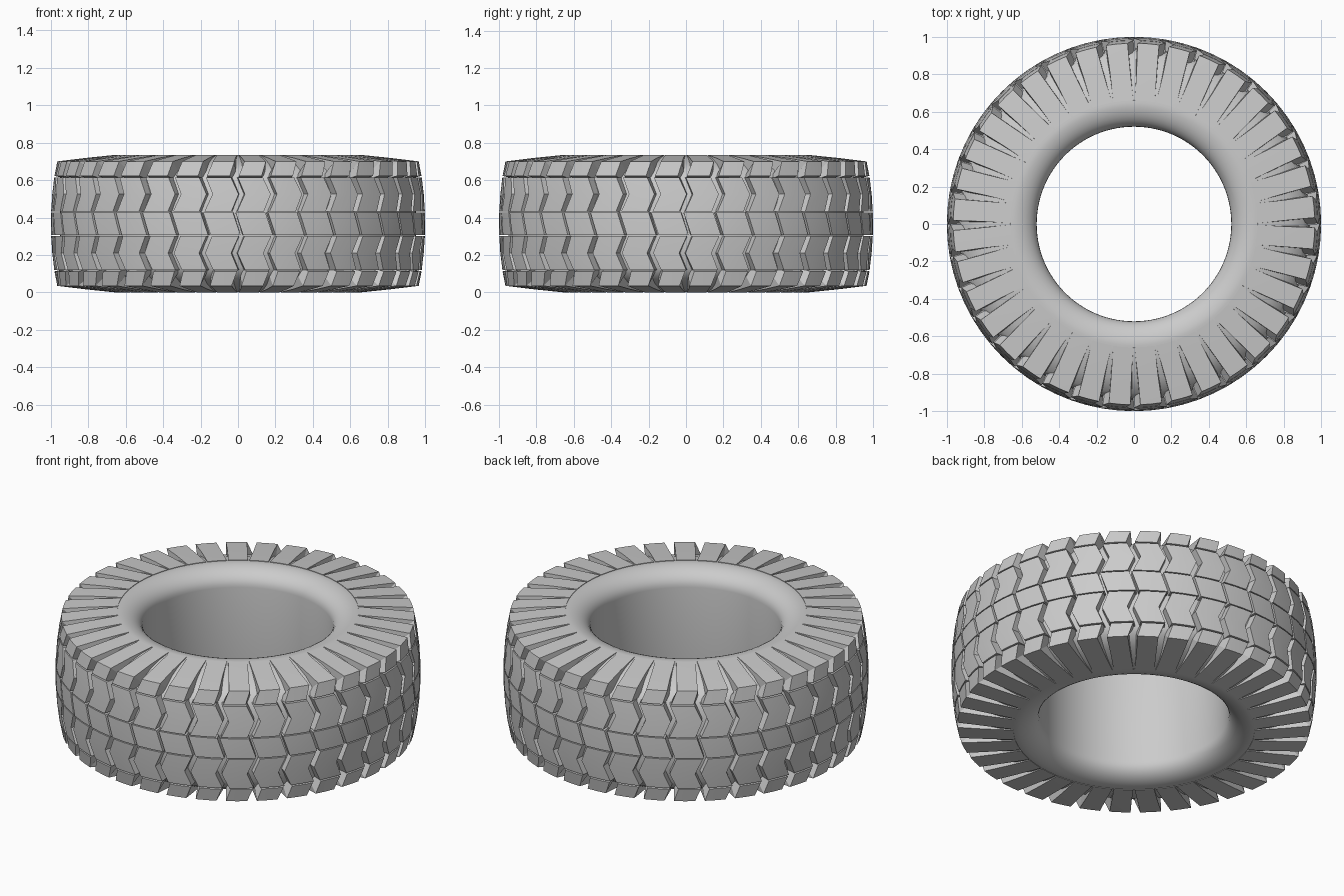
import bpy, bmesh, math

if "Cube" in bpy.data.objects:
    bpy.data.objects.remove(bpy.data.objects["Cube"])

N = 36                      # lugs around the tyre
PITCH = 2 * math.pi / N
H = 0.735                   # tyre width
MID = H / 2


def finish(bm, name, angle):
    bmesh.ops.recalc_face_normals(bm, faces=bm.faces)
    me = bpy.data.meshes.new(name)
    bm.to_mesh(me)
    bm.free()
    ob = bpy.data.objects.new(name, me)
    bpy.context.collection.objects.link(ob)
    bpy.ops.object.select_all(action='DESELECT')
    ob.select_set(True)
    bpy.context.view_layer.objects.active = ob
    bpy.ops.object.shade_smooth_by_angle(angle=math.radians(angle))
    return ob


def polar(r, a, z):
    return (r * math.cos(a), r * math.sin(a), z)


def crown(z):
    return 1.0 - 0.033 * ((z - MID) / 0.335) ** 2


# Carcass: closed profile of bead, sidewall and groove floor, spun round
def build_carcass():
    bead = [(0.65 - 0.13 * math.cos(t), 0.635 + 0.098 * math.sin(t))
            for t in [i * math.pi / 16 for i in range(9)]]
    upper = bead + [(0.74, 0.718), (0.83, 0.690), (0.905, 0.650),
                    (0.935, 0.60), (0.95, 0.47)]
    prof = upper + [(r, H - z) for r, z in reversed(upper)]
    bm = bmesh.new()
    seg = 108
    rings = [[bm.verts.new(polar(r, 2 * math.pi * i / seg, z)) for r, z in prof]
             for i in range(seg)]
    n = len(prof)
    for i in range(seg):
        a, b = rings[i], rings[(i + 1) % seg]
        for j in range(n):
            k = (j + 1) % n
            bm.faces.new((a[j], b[j], b[k], a[k]))
    finish(bm, "tyre_carcass", 35)


# One block: stations of (outer r, outer z, base r, base z, sideways shift, gap)
def add_block(bm, stations, turn, flip):
    rings = []
    for r, z, rb, zb, shift, gap in stations:
        pts = []
        for rad, zz, g, order in ((r, z, gap, (-1, 0, 1)),
                                  (rb, zb, gap * 0.65, (1, 0, -1))):
            half = PITCH / 2 - g / 2
            for s in order:
                a = shift + s * half
                if flip:
                    a, z2 = -a, H - zz
                else:
                    z2 = zz
                pts.append(bm.verts.new(polar(rad, turn + a, z2)))
        rings.append(pts)
    for a, b in zip(rings, rings[1:]):
        for j in range(6):
            k = (j + 1) % 6
            bm.faces.new((a[j], a[k], b[k], b[j]))
    for ring in (rings[0], rings[-1]):
        bm.faces.new((ring[0], ring[1], ring[4], ring[5]))
        bm.faces.new((ring[1], ring[2], ring[3], ring[4]))


def tread_station(z, shift, gap):
    return (crown(z), z, 0.91, z, shift, gap)


S = 0.02
centre = [tread_station(0.308, S, 0.014), tread_station(MID, 0, 0.014),
          tread_station(0.427, -S, 0.014)]
middle = [tread_station(0.433, -S, 0.03), tread_station(0.525, S, 0.034),
          tread_station(0.615, -S, 0.038)]
shoulder = [(crown(0.623), 0.623, 0.89, 0.60, -S, 0.05),
            (0.966, 0.700, 0.87, 0.62, 0.008, 0.055),
            (0.82, 0.718, 0.80, 0.66, 0.004, 0.042),
            (0.66, 0.7345, 0.66, 0.70, 0.0, 0.012)]

# Tread blocks and shoulder lugs, repeated around both halves
tread, lugs = bmesh.new(), bmesh.new()
for i in range(N):
    turn = (i + 0.5) * PITCH
    add_block(tread, centre, turn, False)
    for flip in (False, True):
        add_block(tread, middle, turn, flip)
        add_block(lugs, shoulder, turn, flip)

build_carcass()
finish(tread, "tread_blocks", 20)
finish(lugs, "shoulder_lugs", 20)
